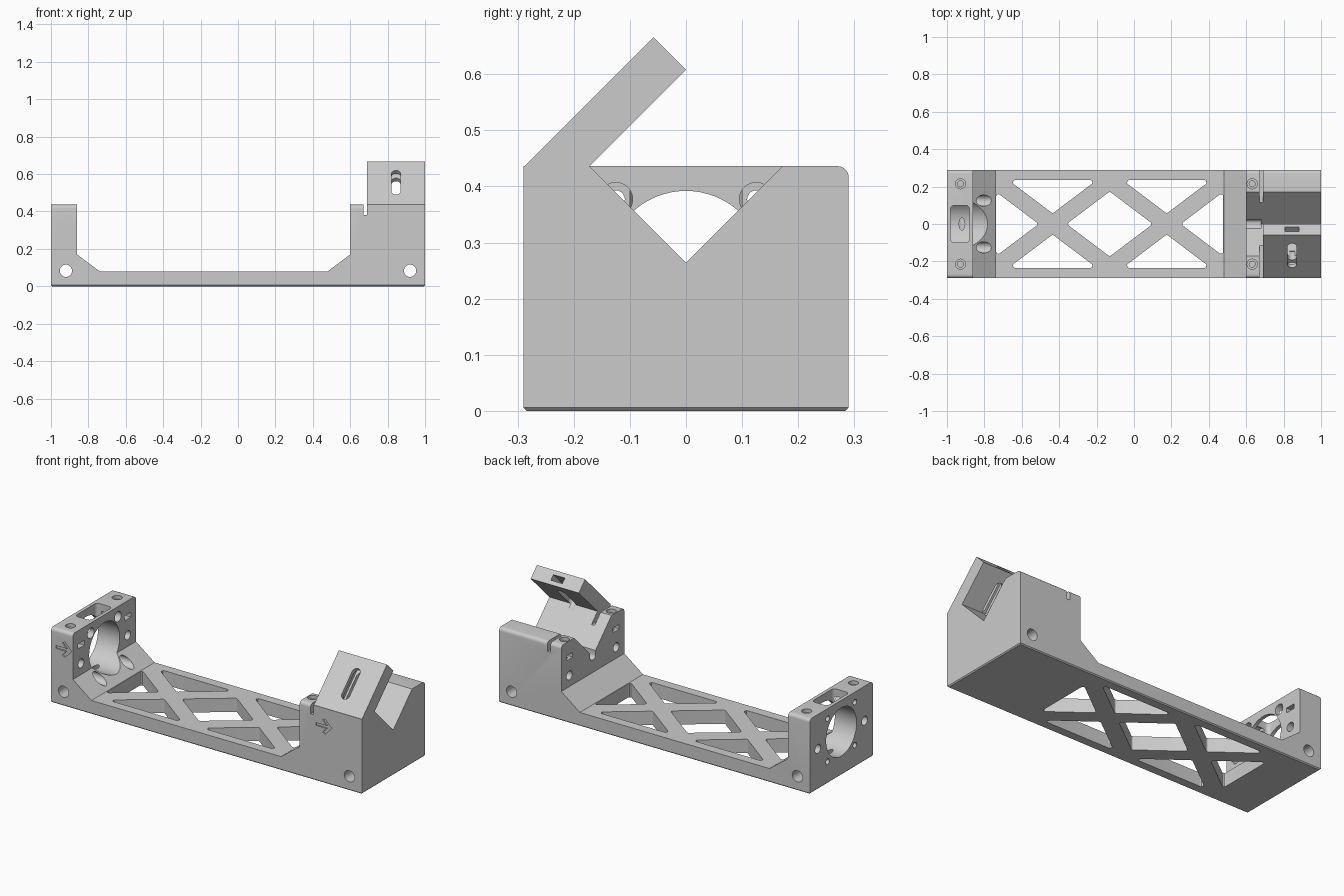
import bpy, bmesh, math
from mathutils import Matrix, Vector

if "Cube" in bpy.data.objects:
    bpy.data.objects.remove(bpy.data.objects["Cube"])

TOP = 0.436      # height of both end blocks
HALF = 0.29      # half depth of the frame
HUB_Z = 0.252    # centre height of the big round opening


def prism(name, pts, axis, lo, hi, matrix=None):
    """Extrude a 2D outline along an axis."""
    place = {'x': lambda u, v, w: (w, u, v),
             'y': lambda u, v, w: (u, w, v),
             'z': lambda u, v, w: (u, v, w)}[axis]
    bm = bmesh.new()
    a = [bm.verts.new(place(u, v, lo)) for u, v in pts]
    b = [bm.verts.new(place(u, v, hi)) for u, v in pts]
    bm.faces.new(a)
    bm.faces.new(b)
    n = len(pts)
    for i in range(n):
        j = (i + 1) % n
        bm.faces.new((a[i], a[j], b[j], b[i]))
    bmesh.ops.recalc_face_normals(bm, faces=bm.faces)
    if matrix:
        bm.transform(matrix)
    mesh = bpy.data.meshes.new(name)
    bm.to_mesh(mesh)
    bm.free()
    obj = bpy.data.objects.new(name, mesh)
    bpy.context.collection.objects.link(obj)
    return obj


def circle(u, v, r, n=32):
    return [(u + r * math.cos(2 * math.pi * i / n),
             v + r * math.sin(2 * math.pi * i / n)) for i in range(n)]


def rect(u0, u1, v0, v1):
    return [(u0, v0), (u1, v0), (u1, v1), (u0, v1)]


def rounded(pts, r, steps=5):
    """Round every corner of a convex outline."""
    out = []
    for i, p in enumerate(pts):
        p = Vector(p)
        d0 = (Vector(pts[i - 1]) - p).normalized()
        d1 = (Vector(pts[(i + 1) % len(pts)]) - p).normalized()
        half = d0.angle(d1) / 2
        centre = p + (d0 + d1).normalized() * r / math.sin(half)
        s = p + d0 * r / math.tan(half) - centre
        e = p + d1 * r / math.tan(half) - centre
        for k in range(steps + 1):
            t = k / steps
            out.append(tuple(centre + (s * (1 - t) + e * t).normalized() * r))
    return out


def combine(target, other, operation='DIFFERENCE'):
    other.hide_render = True
    mod = target.modifiers.new(operation.lower(), 'BOOLEAN')
    mod.operation = operation
    mod.solver = 'EXACT'
    mod.object = other
    bpy.context.view_layer.objects.active = target
    bpy.ops.object.modifier_apply(modifier=mod.name)
    bpy.data.objects.remove(other, do_unlink=True)


def cut(pts, axis, lo, hi, matrix=None):
    combine(frame, prism("cutter", pts, axis, lo, hi, matrix))


# Main frame: base rail with an upright block at each end
frame = prism("mount_frame", [
    (-1, 0), (1, 0), (1, TOP), (0.69, TOP), (0.69, 0.38), (0.67, 0.38),
    (0.67, TOP), (0.6, TOP), (0.6, 0.17), (0.48, 0.08), (-0.74, 0.08),
    (-0.86, 0.17), (-0.86, TOP), (-1, TOP)], 'y', -HALF, HALF)

# Rounded upper edges and a fine chamfer around the foot
bm = bmesh.new()
bm.from_mesh(frame.data)


def is_top_edge(e):
    a, b = (v.co for v in e.verts)
    mid = (a + b) / 2
    return (abs(a.z - TOP) < 1e-4 and abs(b.z - TOP) < 1e-4
            and abs(a.y - b.y) < 1e-4 and (mid.x < 0.68 or mid.y > 0))


bmesh.ops.bevel(bm, geom=[e for e in bm.edges if is_top_edge(e)],
                offset=0.02, segments=5, profile=0.5, affect='EDGES')
bmesh.ops.bevel(bm, geom=[e for e in bm.edges if all(abs(v.co.z) < 1e-4 for v in e.verts)],
                offset=0.006, segments=1, affect='EDGES')
bm.to_mesh(frame.data)
bm.free()

# V cradle through the right block, with a rounded relief in the thin plate
cut([(0, 0.264), (0.2, 0.464), (-0.2, 0.464)], 'x', 0.55, 1.1)
cut(rounded(rect(-0.025, 0.025, 0.243, 0.35), 0.02), 'x', 0.55, 0.68)

# Slanted clamp arm over the cradle
arm = prism("clamp_arm", [
    (-HALF, 0.35), (-0.2, 0.35), (-0.172, 0.436), (0, 0.608), (-0.058, 0.666),
    (-HALF, 0.434)], 'x', 0.69, 1.0)
combine(frame, arm, 'UNION')

# Arm screw slot and nut pocket, cut in the arm's own tilted space
tilt = Matrix.Translation((0, -HALF, 0.434)) @ Matrix.Rotation(math.radians(45), 4, 'X')
cut(rounded(rect(0.82, 0.87, 0.08, 0.262), 0.0249), 'z', -0.12, 0.05, tilt)
cut(rect(0.808, 0.882, 0.06, 0.4), 'z', -0.058, -0.025, tilt)

# Lattice windows in the base
half_w = 0.045
slope = 0.46 / 0.61
ang = math.atan(slope)
ay, ax = half_w / math.cos(ang), half_w / math.sin(ang)
for c in (-0.435, 0.175):
    for s in (1, -1):
        dx = (0.235 - ay) / slope
        cut(rounded([(c - dx, 0.235 * s), (c + dx, 0.235 * s), (c, ay * s)], 0.012),
            'z', -0.1, 0.3)
for c, s, edge in ((-0.435, -1, -0.737), (0.175, 1, 0.477)):
    h = (abs(edge - c) - ax) * slope
    cut(rounded([(c + s * ax, 0), (edge, h), (edge, -h)], 0.012), 'z', -0.1, 0.3)
mid_h = (0.305 - ax) * slope
cut(rounded([(-0.435 + ax, 0), (-0.13, mid_h), (0.175 - ax, 0), (-0.13, -mid_h)], 0.012),
    'z', -0.1, 0.3)

# Large round opening and top pocket in the left block
cut(circle(0, HUB_Z, 0.14, 64), 'x', -1.1, -0.65)
cut(rounded(rect(-0.98, -0.88, -0.1, 0.1), 0.02), 'z', 0.26, 0.6)

# Cross holes through the feet
for x in (-0.92, 0.92):
    cut(circle(x, 0.083, 0.033), 'y', -0.5, 0.5)

for s in (1, -1):
    # Counterbored screw holes around the large opening
    for z in (HUB_Z - 0.125, HUB_Z + 0.125):
        cut(circle(0.125 * s, z, 0.016, 20), 'x', -1.1, -0.9)
        cut(circle(0.125 * s, z, 0.03, 24), 'x', -0.95, -0.7)
    # Side bolt holes and nut slots in both blocks
    cut(circle(0.215 * s, 0.235, 0.026, 24), 'x', -1.1, -0.7)
    cut(circle(0.215 * s, 0.235, 0.026, 24), 'x', 0.5, 0.8)
    u0, u1 = sorted((0.185 * s, 0.243 * s))
    cut(rect(u0, u1, 0.33, 0.358), 'x', -0.965, -0.8)
    cut(rect(u0, u1, 0.33, 0.358), 'x', 0.5, 0.662)
    # Vertical clamp screw holes from the top
    for x in (-0.928, 0.632):
        cut(circle(x, 0.215 * s, 0.027, 24), 'z', 0.415, 0.6)
        cut(circle(x, 0.215 * s, 0.016, 20), 'z', 0.29, 0.5)

# Shallow direction arrows on the front
for x in (-0.92, 0.755):
    cut([(x - 0.05, 0.322), (x + 0.02, 0.322), (x - 0.008, 0.294), (x + 0.008, 0.286),
         (x + 0.052, 0.33), (x + 0.008, 0.374), (x - 0.008, 0.366), (x + 0.02, 0.338),
         (x - 0.05, 0.338)], 'y', -0.4, -HALF + 0.007)

bpy.ops.object.select_all(action='DESELECT')
frame.select_set(True)
bpy.context.view_layer.objects.active = frame
bpy.ops.object.shade_smooth_by_angle(angle=math.radians(30))
